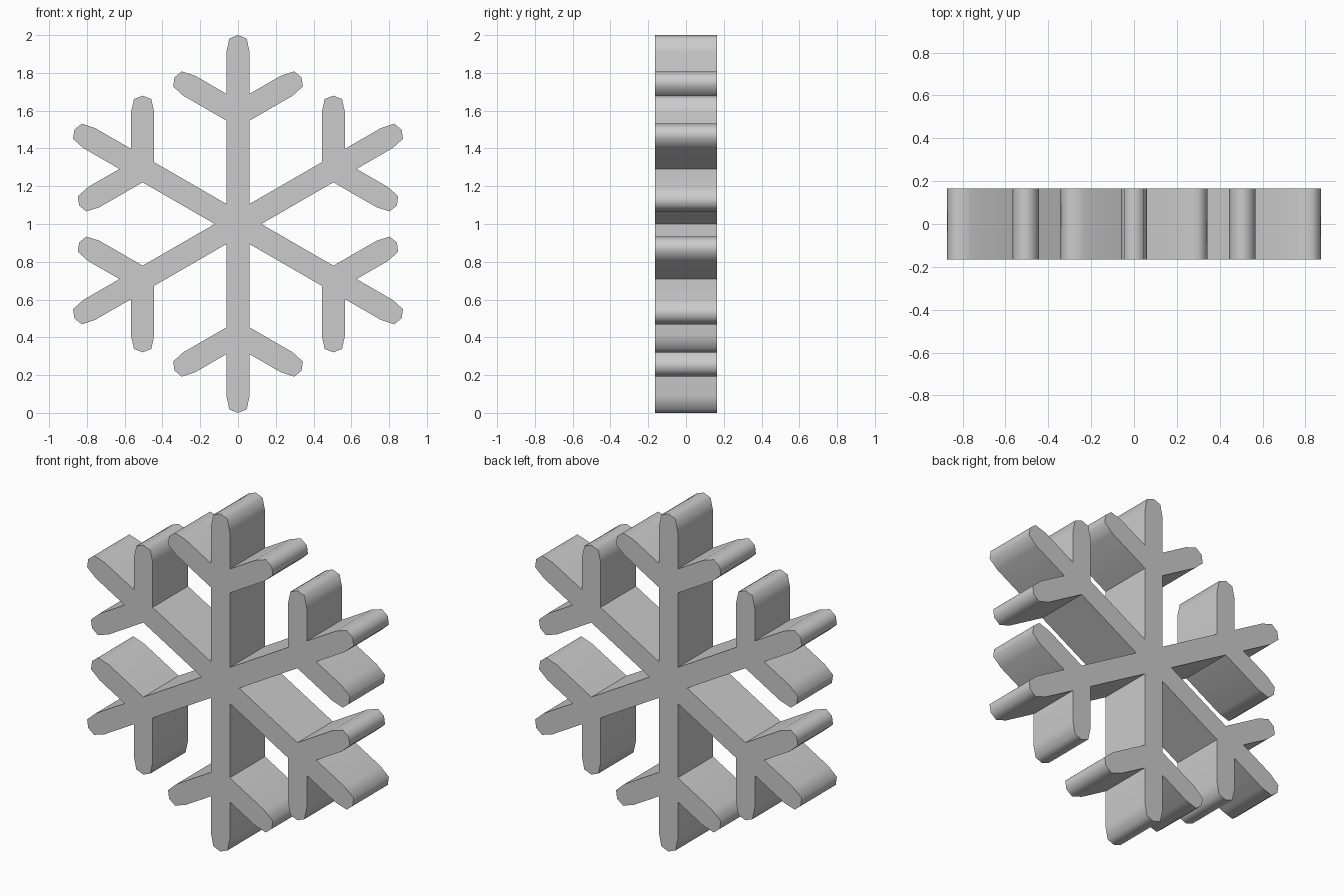
import bpy, bmesh
from math import radians, sin, cos, tan
from mathutils import Vector, Matrix

if "Cube" in bpy.data.objects:
    bpy.data.objects.remove(bpy.data.objects["Cube"])

H = 0.0615       # half width of every bar
JOINT = 0.583    # where side branches leave the arm
BRANCH = 0.388   # branch length to its tip
DEPTH = 0.33
A = radians(30)

# Rounded tip profile: (offset across, offset along)
TIP = [(H, -0.09), (0.046, -0.018), (0, 0), (-0.046, -0.018), (-H, -0.09)]


def tip(end, direction):
    """Rounded bar end, listed counter-clockwise."""
    right = Vector((direction.y, -direction.x))
    return [end + right * across + direction * along for across, along in TIP]


# Right half of the upright arm, from the centre notch to the arm tip
d = Vector((cos(A), sin(A)))
lower = Vector((H, JOINT + H * tan(A) - H / cos(A)))
upper = Vector((H, JOINT + H * tan(A) + H / cos(A)))
notch = Vector((H, H / tan(A)))
half = [lower] + tip(Vector((0, JOINT)) + d * BRANCH, d) + [upper]
mirrored = [Vector((-p.x, p.y)) for p in reversed(half)]
arm = [notch] + half + tip(Vector((0, 1)), Vector((0, 1))) + mirrored

# Six arms make one closed outline, extruded front to back
bm = bmesh.new()
verts = []
for i in range(6):
    turn = Matrix.Rotation(radians(60 * i), 2)
    for p in arm:
        q = turn @ p
        verts.append(bm.verts.new((q.x, -DEPTH / 2, q.y + 1)))
face = bm.faces.new(verts)
ext = bmesh.ops.extrude_face_region(bm, geom=[face], use_keep_orig=True)
moved = [v for v in ext["geom"] if isinstance(v, bmesh.types.BMVert)]
bmesh.ops.translate(bm, verts=moved, vec=(0, DEPTH, 0))
bmesh.ops.recalc_face_normals(bm, faces=bm.faces)
bmesh.ops.triangulate(bm, faces=[f for f in bm.faces if len(f.verts) > 4])

mesh = bpy.data.meshes.new("snowflake")
bm.to_mesh(mesh)
bm.free()
obj = bpy.data.objects.new("snowflake", mesh)
bpy.context.collection.objects.link(obj)

# Smooth rounded tips, crisp rims and notches
bpy.context.view_layer.objects.active = obj
obj.select_set(True)
bpy.ops.object.shade_smooth_by_angle(angle=radians(57))
